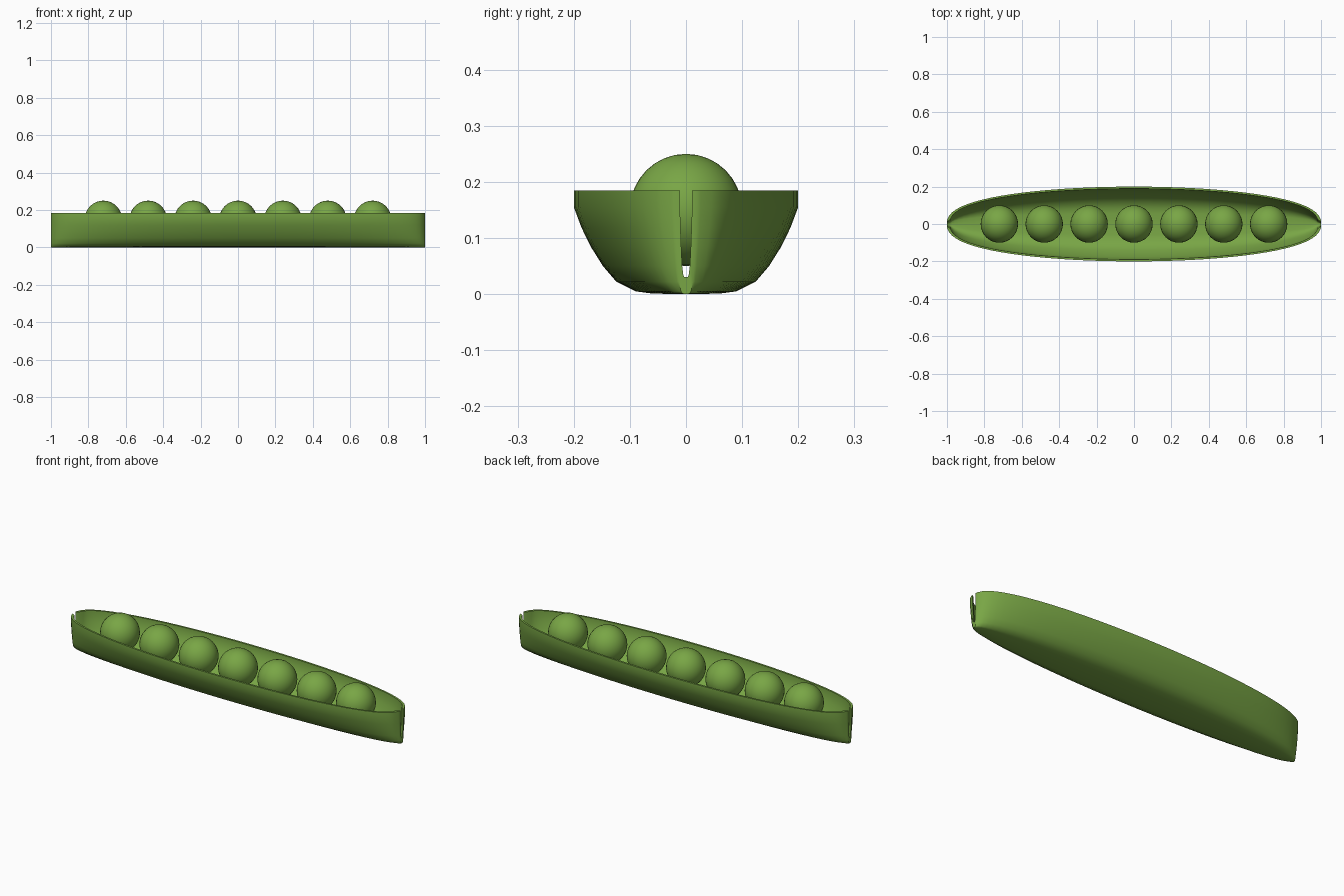
import bpy, bmesh, math

if "Cube" in bpy.data.objects:
    bpy.data.objects.remove(bpy.data.objects["Cube"])

mat = bpy.data.materials.new("pea_green")
mat.diffuse_color = (0.19, 0.38, 0.06, 1)
mat.use_nodes = True
mat.node_tree.nodes["Principled BSDF"].inputs["Base Color"].default_value = mat.diffuse_color


def finish(obj, angle=40):
    obj.data.materials.append(mat)
    bpy.ops.object.select_all(action='DESELECT')
    obj.select_set(True)
    bpy.context.view_layer.objects.active = obj
    bpy.ops.object.shade_smooth_by_angle(angle=math.radians(angle))


# Half cross-sections (width fraction, z) from keel to rim
OUTER = [(0, 0), (0.3, 0.001), (0.45, 0.005), (0.62, 0.022), (0.74, 0.05),
         (0.85, 0.085), (0.93, 0.118), (1, 0.155), (1, 0.185)]
INNER = [(0, 0.017), (0.3, 0.018), (0.45, 0.022), (0.62, 0.037), (0.74, 0.062),
         (0.85, 0.094), (0.93, 0.124), (1, 0.157), (1, 0.185)]


def full(half):
    return [(-y, z) for y, z in half[:0:-1]] + half


def width(x):
    return max(0.0, 1 - x * x) ** 0.4


# Pod: an open double-walled shell with a narrow slit at each tip
bm = bmesh.new()
N = 40
stations = []
for i in range(N + 1):
    x = -math.cos(math.pi * i / N)
    w = width(x)
    stations.append((x, max(0.02, 0.2 * w), 0.985 * x, max(0.01, 0.189 * w)))
stations = [(-1, 0.02, -1, 0.011)] + stations[1:-1] + [(1, 0.02, 1, 0.011)]

rings = []
for xo, wo, xi, wi in stations:
    ring = [bm.verts.new((xo, y * wo, z)) for y, z in full(OUTER)]
    lift = 0.013 if abs(xi) == 1 else 0
    ring += [bm.verts.new((xi, y * wi, min(0.185, z + lift)))
             for y, z in reversed(full(INNER))]
    rings.append(ring)
n = len(rings[0])
for a, b in zip(rings, rings[1:]):
    for j in range(n):
        k = (j + 1) % n
        bm.faces.new((a[j], a[k], b[k], b[j]))
# Edges of the wall around each slit
for r in (rings[0], rings[-1]):
    for j in range(n // 2 - 1):
        bm.faces.new((r[j], r[j + 1], r[n - 2 - j], r[n - 1 - j]))
bmesh.ops.recalc_face_normals(bm, faces=bm.faces)
mesh = bpy.data.meshes.new("pod")
bm.to_mesh(mesh)
bm.free()
pod = bpy.data.objects.new("pod", mesh)
bpy.context.collection.objects.link(pod)
finish(pod)

# Row of seven peas
for i in range(7):
    bpy.ops.mesh.primitive_uv_sphere_add(segments=32, ring_count=16, radius=0.1,
                                         location=((i - 3) * 0.24, 0, 0.15))
    pea = bpy.context.object
    pea.name = f"pea_{i + 1}"
    finish(pea)
